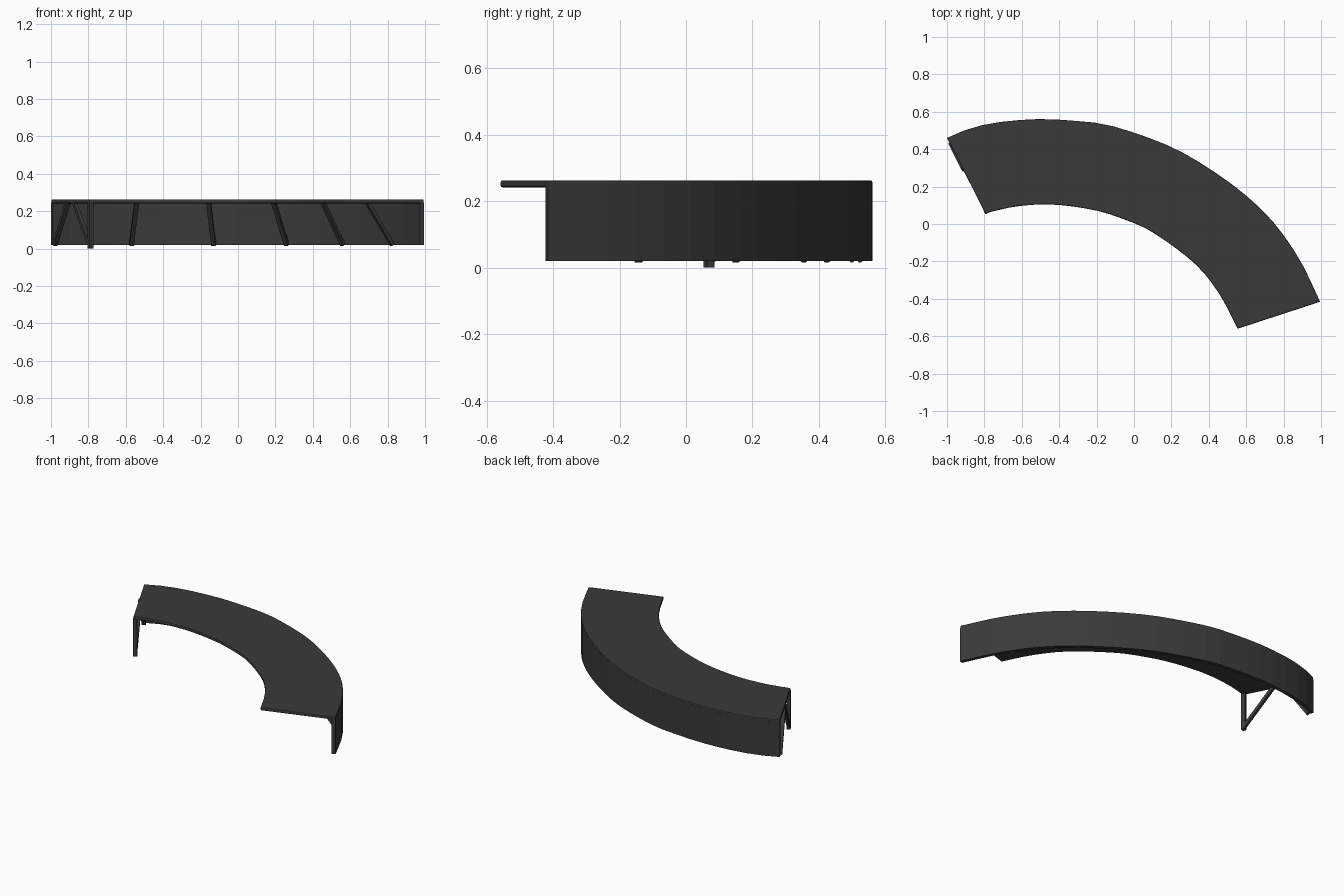
import bpy, bmesh
from mathutils import Vector

if "Cube" in bpy.data.objects:
    bpy.data.objects.remove(bpy.data.objects["Cube"])

charcoal = bpy.data.materials.new("charcoal")
charcoal.diffuse_color = (0.042, 0.042, 0.042, 1)
charcoal.use_nodes = True
charcoal.node_tree.nodes["Principled BSDF"].inputs["Base Color"].default_value = charcoal.diffuse_color

# Plan curves of the bench, left end to right end
OUTER = [(-1.0, .46), (-.874, .512), (-.718, .545), (-.509, .561), (-.322, .552),
         (-.166, .535), (-.005, .49), (.204, .41), (.397, .30), (.59, .16),
         (.751, .003), (.89, -.198), (.995, -.416)]
INNER = [(-.795, .057), (-.643, .092), (-.477, .105), (-.322, .093), (-.166, .063),
         (-.027, .015), (.075, -.03), (.23, -.134), (.36, -.247), (.466, -.39),
         (.554, -.56)]
N = 24


def resample(points, n):
    """Smooth curve through the points, cut into n equal lengths."""
    p = [Vector(q) for q in points]
    p = [2 * p[0] - p[1]] + p + [2 * p[-1] - p[-2]]
    fine = []
    for a, b, c, d in zip(p, p[1:], p[2:], p[3:]):
        for k in range(20):
            t = k / 20
            fine.append(.5 * (2 * b + (c - a) * t + (2 * a - 5 * b + 4 * c - d) * t * t
                              + (3 * b - a - 3 * c + d) * t ** 3))
    fine.append(p[-2])
    dist = [0]
    for a, b in zip(fine, fine[1:]):
        dist.append(dist[-1] + (b - a).length)
    out, j = [], 0
    for i in range(n + 1):
        s = dist[-1] * i / n
        while j < len(fine) - 2 and dist[j + 1] < s:
            j += 1
        out.append(fine[j].lerp(fine[j + 1], (s - dist[j]) / (dist[j + 1] - dist[j])))
    return out


outer, inner = resample(OUTER, N), resample(INNER, N)


def finish(bm, name):
    bmesh.ops.recalc_face_normals(bm, faces=bm.faces)
    me = bpy.data.meshes.new(name)
    bm.to_mesh(me)
    bm.free()
    me.materials.append(charcoal)
    ob = bpy.data.objects.new(name, me)
    bpy.context.collection.objects.link(ob)
    return ob


def curved_block(name, a, b, z0, z1):
    """Sweep a rectangle between two plan curves."""
    bm = bmesh.new()
    rings = [[bm.verts.new((p.x, p.y, z)) for p, z in ((u, z0), (v, z0), (v, z1), (u, z1))]
             for u, v in zip(a, b)]
    for r, s in zip(rings, rings[1:]):
        for k in range(4):
            bm.faces.new((r[k], r[k - 1], s[k - 1], s[k]))
    bm.faces.new(rings[0])
    bm.faces.new(rings[-1])
    return finish(bm, name)


def bar(name, start, end, side, w, t):
    """Square bar between two points."""
    start, end = Vector(start), Vector(end)
    side = Vector(side).normalized()
    up = (end - start).normalized().cross(side)
    bm = bmesh.new()
    rings = [[bm.verts.new(p + side * w / 2 * i + up * t / 2 * j)
              for i, j in ((-1, -1), (1, -1), (1, 1), (-1, 1))] for p in (start, end)]
    for k in range(4):
        bm.faces.new((rings[0][k], rings[0][k - 1], rings[1][k - 1], rings[1][k]))
    bm.faces.new(rings[0])
    bm.faces.new(rings[1])
    return finish(bm, name)


# Bench top with softened edges
top = curved_block("bench_top", outer, inner, .242, .263)
bevel = top.modifiers.new("edge", 'BEVEL')
bevel.width, bevel.segments, bevel.limit_method, bevel.angle_limit = .006, 2, 'ANGLE', .8

# Outer skirt panel
wall_in = [o.lerp(i, .05) for o, i in zip(outer, inner)]
curved_block("outer_wall", outer, wall_in, .02, .247)

# Diagonal braces from the foot of the wall to the underside of the top
for n, (x, y) in enumerate([(-.98, .43), (-.57, .53), (-.13, .505), (.26, .36),
                            (.56, .155), (.825, -.14)]):
    k = min(range(N + 1), key=lambda i: (outer[i] - Vector((x, y))).length)
    d = (inner[k] - outer[k]).normalized()
    bar(f"brace_{n + 1}", (x, y, .02), (x + d.x * .155, y + d.y * .155, .247),
        (-d.y, d.x, 0), .024, .018)

# Left end support: post at the inner edge and its diagonal strut
d = (outer[0] - inner[0]).normalized()
side = (-d.y, d.x, 0)
px, py = inner[0].x + d.x * .014 + .012, inner[0].y + d.y * .014
bar("end_post", (px, py, 0), (px, py, .247), side, .024, .026)
bar("end_strut", (px, py, .015), (px + d.x * .19, py + d.y * .19, .247), side, .02, .02)
